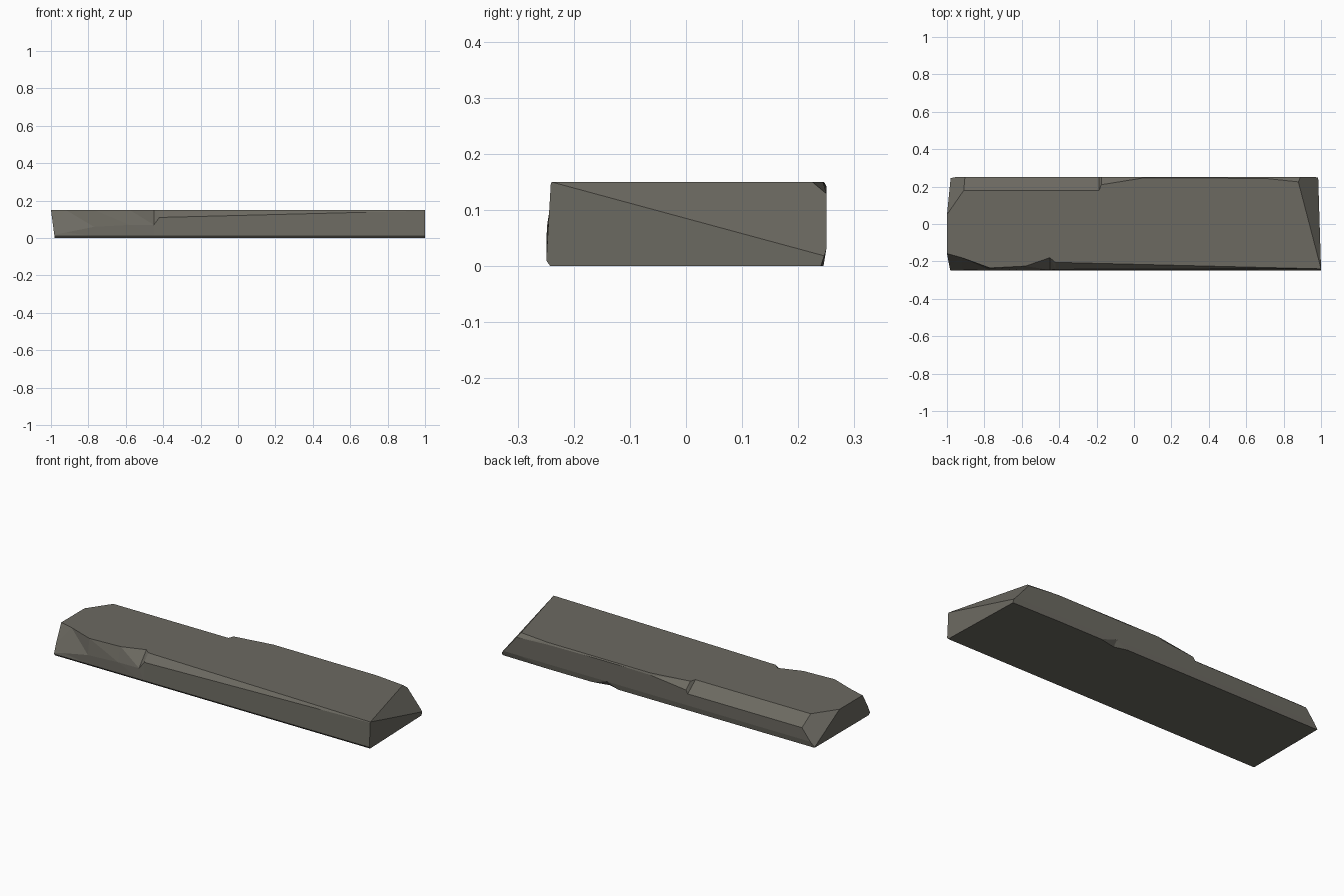
import bpy, bmesh
from mathutils import Vector

if "Cube" in bpy.data.objects:
    bpy.data.objects.remove(bpy.data.objects["Cube"])

TOP = 0.15

# Front edge: x, shoulder y, shoulder z, top-edge y
FRONT = [(-1.01, -0.236, 0.03, -0.155), (-0.92, -0.246, 0.03, -0.18),
         (-0.77, -0.248, 0.06, -0.235), (-0.58, -0.248, 0.07, -0.225),
         (-0.45, -0.246, 0.07, -0.18), (-0.42, -0.242, 0.11, -0.205),
         (1.01, -0.241, 0.146, -0.24)]

# Back edge: x, top-edge y, shoulder z, bottom-edge y
BACK = [(-1.01, 0.18, 0.096, 0.245), (-0.186, 0.18, 0.096, 0.245),
        (-0.175, 0.21, 0.115, 0.245), (0.05, 0.246, 0.14, 0.245),
        (0.25, 0.246, 0.143, 0.245), (0.32, 0.246, 0.143, 0.225),
        (0.42, 0.246, 0.143, 0.245), (0.70, 0.244, 0.14, 0.245),
        (0.88, 0.225, 0.13, 0.242), (1.01, 0.215, 0.12, 0.24)]


def sample(table, x):
    """Linear interpolation along an edge table."""
    for a, b in zip(table, table[1:]):
        if x <= b[0]:
            t = (x - a[0]) / (b[0] - a[0])
            return [p + (q - p) * t for p, q in zip(a[1:], b[1:])]
    return list(table[-1][1:])


def cut(bm, p, q, r, outside):
    """Chip off everything beyond the plane through p, q, r."""
    p, q, r = Vector(p), Vector(q), Vector(r)
    n = (q - p).cross(r - p).normalized()
    if n.dot(Vector(outside) - p) < 0:
        n = -n
    geom = bm.verts[:] + bm.edges[:] + bm.faces[:]
    bmesh.ops.bisect_plane(bm, geom=geom, dist=1e-5, plane_co=p, plane_no=n, clear_outer=True)
    rim = [e for e in bm.edges if e.is_boundary]
    if rim:
        bmesh.ops.holes_fill(bm, edges=rim, sides=0)


# Slab body lofted through cross-sections along x
bm = bmesh.new()
rings = []
for x in sorted({row[0] for row in FRONT + BACK}):
    fy, fz, ft = sample(FRONT, x)
    bt, bz, bb = sample(BACK, x)
    section = [(-0.242, 0), (-0.249, 0.01), (fy, fz), (ft, TOP),
               (bt, TOP), (0.25, bz), (0.25, 0.03), (bb, 0)]
    rings.append([bm.verts.new((x, y, z)) for y, z in section])
for a, b in zip(rings, rings[1:]):
    for i in range(8):
        j = (i + 1) % 8
        bm.faces.new((a[i], a[j], b[j], b[i]))
bm.faces.new(rings[0])
bm.faces.new(rings[-1])
bmesh.ops.triangulate(bm, faces=bm.faces[:])
bmesh.ops.recalc_face_normals(bm, faces=bm.faces[:])

# Broken ends: left undercut, left back corner, right slope, right end
cut(bm, (-1, 0, TOP), (-1, 0.1, TOP), (-0.98, 0, 0), (-2, 0, 0))
cut(bm, (-0.91, 0.18, TOP), (-1, 0.05, TOP), (-0.98, 0.25, 0), (-2, 1, 0.5))
cut(bm, (1, -0.24, TOP), (0.88, 0.22, TOP), (0.985, 0.24, 0.02), (2, 0.5, 0.5))
cut(bm, (1, -0.24, TOP), (1, -0.24, 0), (0.985, 0.24, 0.02), (2, 0, 0))

bmesh.ops.dissolve_limit(bm, angle_limit=0.01, verts=bm.verts[:], edges=bm.edges[:])
bmesh.ops.recalc_face_normals(bm, faces=bm.faces[:])
mesh = bpy.data.meshes.new("stone_slab")
bm.to_mesh(mesh)
bm.free()

# Single stone colour
stone = bpy.data.materials.new("grey brown stone")
stone.diffuse_color = (0.15, 0.143, 0.12, 1)
stone.use_nodes = True
stone.node_tree.nodes["Principled BSDF"].inputs["Base Color"].default_value = stone.diffuse_color
mesh.materials.append(stone)
slab = bpy.data.objects.new("stone_slab", mesh)
bpy.context.collection.objects.link(slab)
